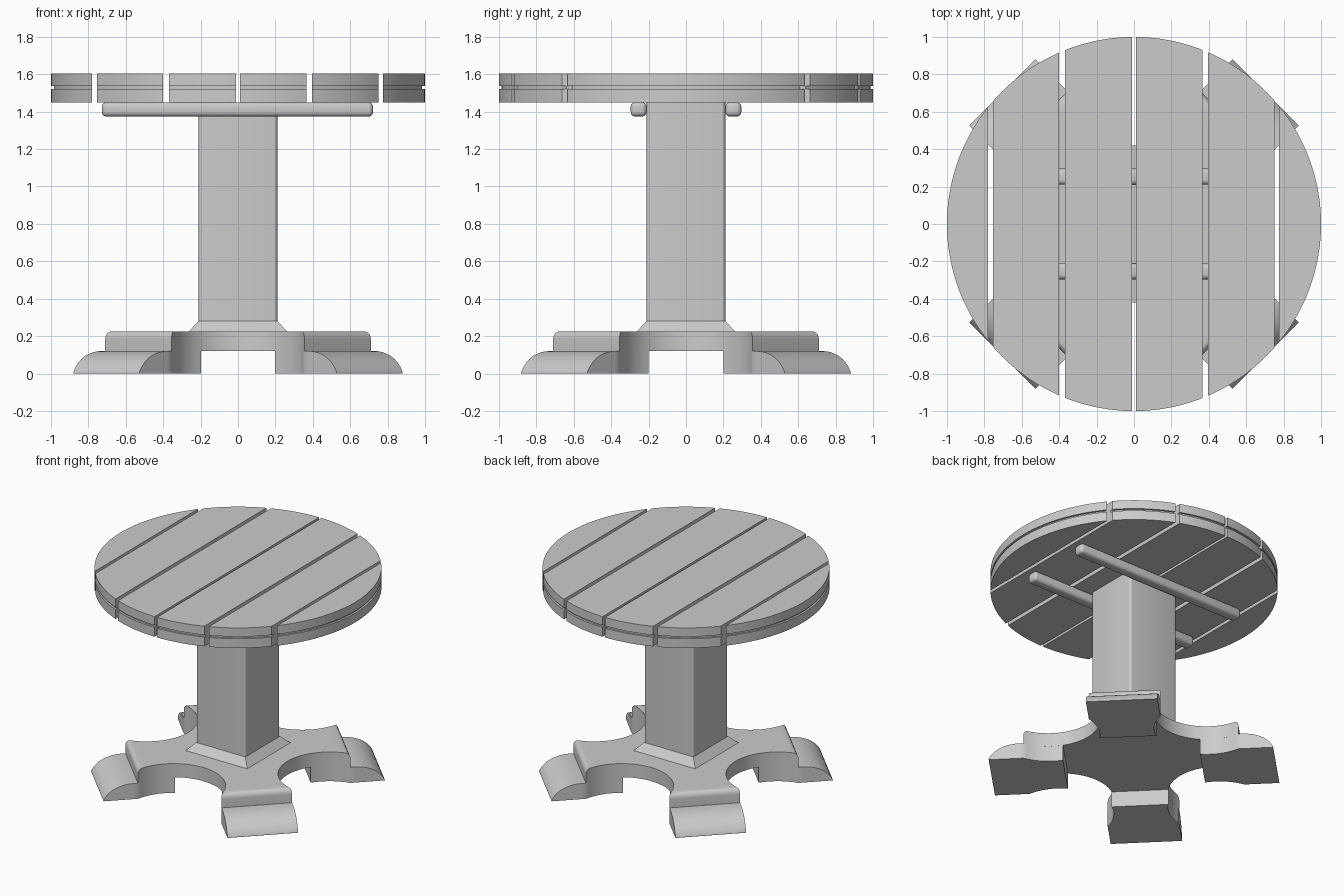
import bpy, bmesh
from math import sqrt, sin, cos, acos, asin, pi, radians
from mathutils import Matrix

if "Cube" in bpy.data.objects:
    bpy.data.objects.remove(bpy.data.objects["Cube"])


def finish(name, bm, matrix=None):
    bmesh.ops.remove_doubles(bm, verts=bm.verts, dist=1e-4)
    if matrix:
        bm.transform(matrix)
    bmesh.ops.recalc_face_normals(bm, faces=bm.faces)
    me = bpy.data.meshes.new(name)
    bm.to_mesh(me)
    bm.free()
    ob = bpy.data.objects.new(name, me)
    bpy.context.collection.objects.link(ob)
    bpy.ops.object.select_all(action='DESELECT')
    ob.select_set(True)
    bpy.context.view_layer.objects.active = ob
    bpy.ops.object.shade_smooth_by_angle(angle=radians(32))
    return ob


def loft(rings):
    """Skin between closed rings of equal length and cap both ends."""
    bm = bmesh.new()
    vs = [[bm.verts.new(p) for p in ring] for ring in rings]
    n = len(vs[0])
    for a, b in zip(vs, vs[1:]):
        for i in range(n):
            j = (i + 1) % n
            bm.faces.new((a[i], a[j], b[j], b[i]))
    bm.faces.new(vs[0])
    bm.faces.new(vs[-1])
    return bm


def square(h, z):
    return [(-h, -h, z), (h, -h, z), (h, h, z), (-h, h, z)]


# Tabletop planks: slices of a disc with a groove around the rim
def plank_ring(x0, x1, r, z, n=24):
    a0, a1 = acos(min(1, x1 / r)), acos(max(-1, x0 / r))
    arc = [a0 + (a1 - a0) * i / n for i in range(n + 1)]
    return ([(r * cos(a), r * sin(a), z) for a in arc] +
            [(r * cos(a), -r * sin(a), z) for a in reversed(arc)])


planks = [(-1, -0.78), (-0.755, -0.4), (-0.37, -0.01),
          (0.01, 0.365), (0.395, 0.75), (0.775, 1)]
levels = [(1, 1.45), (1, 1.522), (0.985, 1.522), (0.985, 1.538), (1, 1.538), (1, 1.605)]
for i, (x0, x1) in enumerate(planks):
    finish(f"tabletop_plank_{i + 1}", loft([plank_ring(x0, x1, r, z) for r, z in levels]))

# Rounded support rails under the top
for name, y in (("front_rail", -0.253), ("back_rail", 0.253)):
    bm = bmesh.new()
    bmesh.ops.create_cube(bm, size=1)
    bm.transform(Matrix.Translation((-0.003, y, 1.412)) @ Matrix.Diagonal((1.45, 0.085, 0.076, 1)))
    bmesh.ops.bevel(bm, geom=bm.edges[:], offset=0.024, segments=4, profile=0.5, affect='EDGES')
    finish(name, bm)

# Square column with softened vertical edges, and its sloped collar
bm = loft([square(0.21, 0.2), square(0.21, 1.45)])
upright = [e for e in bm.edges if abs(e.verts[0].co.z - e.verts[1].co.z) > 0.5]
bmesh.ops.bevel(bm, geom=upright, offset=0.018, segments=4, profile=0.5, affect='EDGES')
finish("column", bm)
finish("column_collar", loft([square(0.265, 0.215), square(0.265, 0.222), square(0.21, 0.282)]))

# Cross-shaped base plate: four concave arcs joined by straight leg ends
CY, R = 0.782, 0.362
T = asin((CY - 0.71) / R)
outline = []
for k in range(4):
    for i in range(29):
        a = -T - (pi - 2 * T) * i / 28
        p = Matrix.Rotation(k * pi / 2, 3, 'Z') @ Matrix.Translation((0, CY, 0)).translation
        x, y = R * cos(a), CY + R * sin(a)
        c, s = cos(k * pi / 2), sin(k * pi / 2)
        outline.append((c * x - s * y, s * x + c * y))
bm = loft([[(x, y, z) for x, y in outline] for z in (0.12, 0.225)])
ends = [e for e in bm.edges if e.calc_length() > 0.4 and min(v.co.z for v in e.verts) > 0.2]
bmesh.ops.bevel(bm, geom=ends, offset=0.04, segments=5, profile=0.5, affect='EDGES')
finish("base_plate", bm)

# Four diagonal feet: waisted under the plate, rounded down to the floor outside
D = CY / sqrt(2)
WAIST_END = D + sqrt(R * R - (D - 0.25) ** 2)


def foot_section(r):
    w = 0.25 if r >= WAIST_END else D - sqrt(R * R - (r - D) ** 2)
    t = max(0, r - 0.785) / 0.219
    h = max(0, 0.16 * sqrt(max(0, 1 - t * t)) - 0.04)
    return [(r, -w, 0), (r, w, 0), (r, w, h), (r, -w, h)]


stations = [0.48 + (WAIST_END - 0.48) * i / 12 for i in range(13)]
stations += [0.785 + 0.212 * sin(i / 12 * pi / 2) for i in range(12)] + [0.995]
for k, name in enumerate(("back_right", "back_left", "front_left", "front_right")):
    finish(name + "_foot", loft([foot_section(r) for r in stations]),
           Matrix.Rotation(pi / 4 + k * pi / 2, 4, 'Z'))
